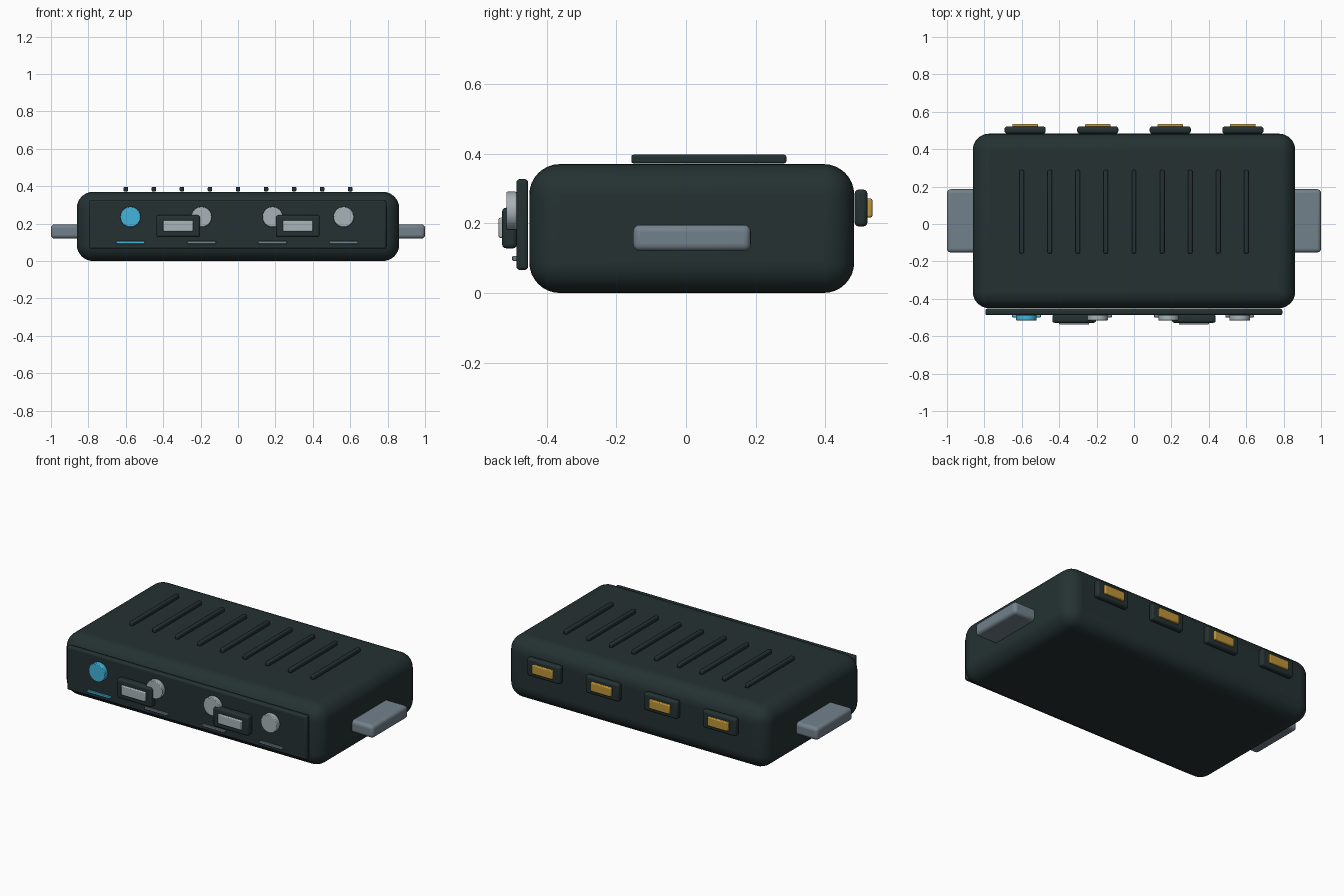
import bpy
import math

cube = bpy.data.objects.get("Cube")
if cube:
    bpy.data.objects.remove(cube, do_unlink=True)


def material(name, r, g, b):
    m = bpy.data.materials.new(name)
    m.use_nodes = True
    m.diffuse_color = (r, g, b, 1)
    m.node_tree.nodes["Principled BSDF"].inputs["Base Color"].default_value = (r, g, b, 1)
    return m


DARK = material("dark slate plastic", 0.018, 0.031, 0.032)
STEEL = material("steel grey", 0.17, 0.22, 0.26)
SILVER = material("light silver", 0.39, 0.45, 0.48)
BLUE = material("bright blue", 0.055, 0.46, 0.71)
GOLD = material("brass gold", 0.52, 0.30, 0.04)


def finish(obj, name, mat, bevel, segments):
    obj.name = name
    obj.data.materials.append(mat)
    if bevel:
        mod = obj.modifiers.new("Rounded edges", "BEVEL")
        mod.width = bevel
        mod.segments = segments
        mod.limit_method = "ANGLE"
        mod.angle_limit = math.radians(40)
    bpy.ops.object.shade_smooth_by_angle(angle=math.radians(35))
    return obj


def box(name, mat, x, y, z, bevel=0.0, segments=3):
    """Rounded box given by its (low, high) range on each axis."""
    ranges = (x, y, z)
    bpy.ops.mesh.primitive_cube_add(size=1, location=[(a + b) / 2 for a, b in ranges])
    obj = bpy.context.object
    obj.scale = [b - a for a, b in ranges]
    bpy.ops.object.transform_apply(location=False, rotation=False, scale=True)
    return finish(obj, name, mat, bevel, segments)


def span(centre, width):
    return (centre - width / 2, centre + width / 2)


# Main case and front control panel
box("case", DARK, (-0.862, 0.862), (-0.45, 0.483), (0, 0.37), 0.088, 8)
box("front_panel", DARK, (-0.795, 0.793), (-0.487, -0.453), (0.066, 0.327), 0.01)

# Mounting tabs on both ends
box("left_tab", STEEL, (0.84, 1.0), (-0.152, 0.186), (0.12, 0.196), 0.02, 4)
box("right_tab", STEEL, (-1.0, -0.84), (-0.152, 0.186), (0.12, 0.196), 0.02, 4)

# Cooling ribs on the lid
for i in range(9):
    box(f"top_rib_{i + 1}", DARK, span(0.15 * (i - 4), 0.024), (-0.157, 0.288),
        (0.372, 0.397), 0.006, 2)

# Round buttons with a label bar under each
for i in range(4):
    x = -0.575 + 0.38 * i
    bpy.ops.mesh.primitive_cylinder_add(vertices=24, radius=0.055, depth=0.03,
                                        location=(x, -0.501, 0.236),
                                        rotation=(math.pi / 2, 0, 0))
    finish(bpy.context.object, f"button_{i + 1}", SILVER if i else BLUE, 0.004, 2)
    box(f"label_bar_{i + 1}", STEEL if i else BLUE, span(x, 0.154), (-0.499, -0.485),
        (0.092, 0.106), 0.003, 2)

# Front sockets with silver inserts
for side, x in (("right", -0.32), ("left", 0.32)):
    box(f"{side}_front_socket", DARK, span(x, 0.234), (-0.528, -0.485), (0.128, 0.245), 0.012)
    box(f"{side}_front_insert", SILVER, span(x, 0.16), (-0.538, -0.515), (0.158, 0.216), 0.005, 2)

# Rear sockets with brass inserts
for i in range(4):
    x = -0.582 + 0.388 * i
    box(f"rear_socket_{i + 1}", DARK, span(x, 0.22), (0.484, 0.521), (0.191, 0.297), 0.012)
    box(f"rear_insert_{i + 1}", GOLD, span(x, 0.136), (0.51, 0.535), (0.217, 0.271), 0.005, 2)
